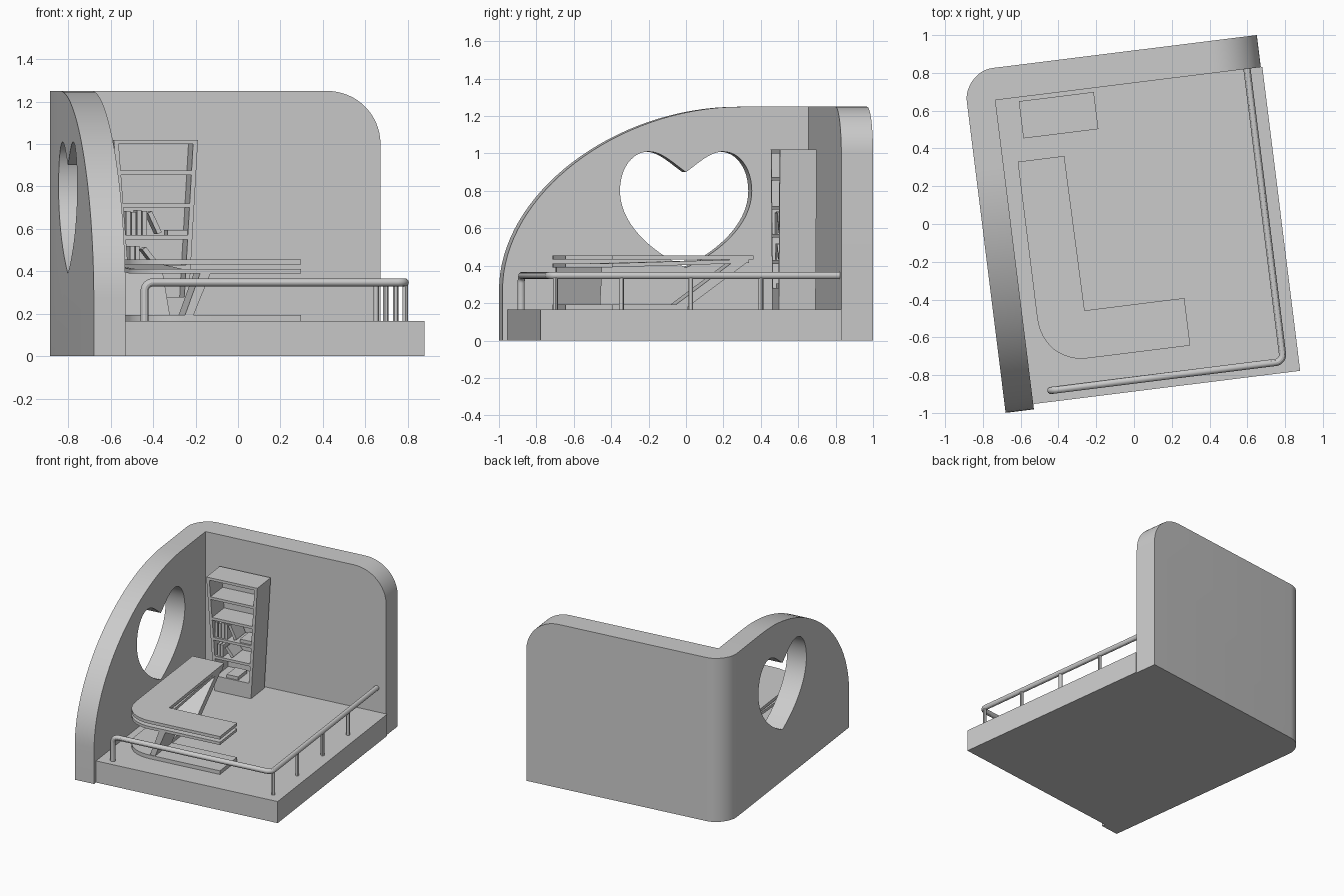
import bpy, bmesh, math
from mathutils import Vector

if "Cube" in bpy.data.objects:
    bpy.data.objects.remove(bpy.data.objects["Cube"])

TURN = math.radians(7.1)      # the whole room is turned slightly on plan
FLOOR = 0.165
grey = bpy.data.materials.new("plain grey")
grey.diffuse_color = (0.6, 0.6, 0.6, 1)
grey.use_nodes = True
grey.node_tree.nodes["Principled BSDF"].inputs["Base Color"].default_value = grey.diffuse_color


def bez(p0, p1, p2, p3, n=12):
    """Points of a cubic curve, end point left out."""
    p = [Vector(q) for q in (p0, p1, p2, p3)]
    return [tuple((1-t)**3*p[0] + 3*t*(1-t)**2*p[1] + 3*t*t*(1-t)*p[2] + t**3*p[3])
            for t in (i / n for i in range(n))]


def prism(name, pts, axis, lo, hi, warp=None):
    """Extrude a 2D outline along an axis."""
    put = {'x': lambda a, b, h: (h, a, b), 'y': lambda a, b, h: (a, h, b),
           'z': lambda a, b, h: (a, b, h)}[axis]
    bm = bmesh.new()
    rings = [[bm.verts.new(put(a, b, h)) for a, b in pts] for h in (lo, hi)]
    n = len(pts)
    bm.faces.new(rings[0])
    bm.faces.new(rings[1][::-1])
    for i in range(n):
        j = (i + 1) % n
        bm.faces.new((rings[0][i], rings[1][i], rings[1][j], rings[0][j]))
    if warp:
        for v in bm.verts:
            v.co = warp(v.co)
    bmesh.ops.recalc_face_normals(bm, faces=bm.faces)
    me = bpy.data.meshes.new(name)
    bm.to_mesh(me)
    bm.free()
    me.materials.append(grey)
    ob = bpy.data.objects.new(name, me)
    bpy.context.collection.objects.link(ob)
    ob.rotation_euler.z = TURN
    return ob


def box(name, x0, x1, y0, y1, z0, z1):
    return prism(name, [(x0, y0), (x1, y0), (x1, y1), (x0, y1)], 'z', z0, z1)


def select(ob):
    bpy.ops.object.select_all(action='DESELECT')
    ob.select_set(True)
    bpy.context.view_layer.objects.active = ob


def smooth(ob):
    select(ob)
    bpy.ops.object.shade_smooth_by_angle(angle=math.radians(30))


def tube(name, pts, r):
    cu = bpy.data.curves.new(name, 'CURVE')
    cu.dimensions = '3D'
    cu.bevel_depth, cu.bevel_resolution, cu.use_fill_caps = r, 4, True
    sp = cu.splines.new('POLY')
    sp.points.add(len(pts) - 1)
    for p, q in zip(sp.points, pts):
        p.co = (*q, 1)
    cu.materials.append(grey)
    ob = bpy.data.objects.new(name, cu)
    bpy.context.collection.objects.link(ob)
    ob.rotation_euler.z = TURN
    select(ob)
    bpy.ops.object.convert(target='MESH')
    smooth(bpy.context.object)


# Walls: L plan with a rounded outer corner
k = 0.07
plan = [(-.798, -.908), (-.647, -.908), (-.647, .741), (.769, .741), (.769, .912)]
plan += bez((-.643, .912), (-.643 - .155 + k, .912), (-.798, .757 + k), (-.798, .757))
plan += [(-.798, .757)]
walls = prism("walls", plan, 'z', 0, 1.25)

# Cutters: sweeping left edge, rounded right corner, heart window
sweep = bez((.38, 1.25), (-.29, 1.25), (-.908, .78), (-.908, .27), 32)
sweep += [(-.908, .27), (-1.1, .27), (-1.1, 1.4), (.38, 1.4)]
corner = bez((.515, 1.25), (.655, 1.25), (.769, 1.14), (.769, 1.0), 16)
corner += [(.769, 1.0), (.9, 1.0), (.9, 1.4), (.515, 1.4)]
half = bez((0, .9), (.07, .95), (.13, 1.01), (.2, 1.01))
half += bez((.2, 1.01), (.29, 1.01), (.355, .92), (.355, .80))
half += bez((.355, .80), (.355, .62), (.18, .47), (0, .39), 18)
C = 0.08
heart = [(C + y, z) for y, z in half] + [(C, .39)] + [(C - y, z) for y, z in half[:0:-1]]
for name, pts, ax, lo, hi in (("sweep_cutter", sweep, 'x', -.95, -.55),
                              ("corner_cutter", corner, 'y', .6, 1.1),
                              ("heart_cutter", heart, 'x', -.95, -.55)):
    cut = prism(name, pts, ax, lo, hi)
    cut.hide_render = True
    bpy.context.view_layer.update()
    mod = walls.modifiers.new(name, 'BOOLEAN')
    mod.operation, mod.object, mod.solver = 'DIFFERENCE', cut, 'EXACT'
    select(walls)
    bpy.ops.object.modifier_apply(modifier=name)
    bpy.data.objects.remove(cut)
smooth(walls)

# Floor
box("floor", -.647, .777, -.88, .741, 0, FLOOR)

# Railing along the front and right sides
X0, X1, Y0, Z1, B = -.546, .695, -.82, .348, .04
rail = [(X0, Y0, FLOOR)]
rail += bez((X0, Y0, Z1 - B), (X0, Y0, Z1 - B/2.2), (X0 + B/2.2, Y0, Z1), (X0 + B, Y0, Z1), 6)
rail += [(X0 + B, Y0, Z1)]
rail += bez((X1 - B, Y0, Z1), (X1 - B/2.2, Y0, Z1), (X1, Y0 + B/2.2, Z1), (X1, Y0 + B, Z1), 6)
rail += [(X1, Y0 + B, Z1), (X1, .742, Z1)]
tube("railing", rail, .019)
for y in (-.79, -.434, -.061, .317):
    tube("railing_post", [(X1, y, FLOOR), (X1, y, Z1)], .013)


# Desk: L-shaped slabs joined by two leaning panels
def ell(back):
    pts = [(-.57, back), (-.322, back), (-.316, -.422), (.216, -.422), (.216, -.675), (-.34, -.675)]
    return pts[:5] + bez((-.33, -.675), (-.47, -.675), (-.57, -.575), (-.57, -.43)) + [(-.57, -.43)]


def rise(co):
    """The lower slab climbs to meet the top at the back arm."""
    return Vector((co.x, co.y, co.z + max(0, co.y + .42) * .03))


smooth(prism("desk_top", ell(.403), 'z', .432, .455))
smooth(prism("desk_under_slab", ell(.38), 'z', .39, .411, rise))
smooth(prism("desk_base", ell(.05), 'z', FLOOR, .193))
prism("desk_back_panel", [(-.03, .18), (.05, .18), (.38, .425), (.30, .425)], 'x', -.565, -.325)
prism("desk_front_panel", [(-.34, .18), (-.30, .18), (-.21, .40), (-.26, .40)], 'y', -.67, -.425)

# Bookshelf, narrowing towards the bottom
TOP, YF, YB = 1.02, .522, .72
left = lambda z: -.525 + .076 * (TOP - z)
right = lambda z: -.125 - .058 * (TOP - z)


def span(name, z0, z1, y0):
    prism(name, [(left(z0), z0), (right(z0), z0), (right(z1), z1), (left(z1), z1)], 'y', y0, YB)


T = .022
prism("shelf_left_side", [(left(FLOOR), FLOOR), (left(FLOOR) + T, FLOOR),
                          (left(TOP) + T, TOP), (left(TOP), TOP)], 'y', YF, YB)
prism("shelf_right_side", [(right(FLOOR) - T, FLOOR), (right(FLOOR), FLOOR),
                           (right(TOP), TOP), (right(TOP) - T, TOP)], 'y', YF, YB)
span("shelf_back", FLOOR, TOP, YB - .02)
span("shelf_plinth", FLOOR, .28, YF)
for z in (.43, .57, .72, .875, TOP):
    span("shelf_board", z - .02, z, YF)


# Books: bottom-left corner, width, height, lean in degrees
def book(x, z, w, h, lean=0):
    c, s = math.cos(math.radians(lean)), math.sin(math.radians(lean))
    pts = [(x + a*c + b*s, z - a*s + b*c) for a, b in ((0, 0), (w, 0), (w, h), (0, h))]
    prism("book", pts, 'y', YF + .015, YB - .05)


for i, h in enumerate((.115, .11, .12, .115)):
    book(-.465 + i * .026, .57, .021, h)
book(-.315, .575, .022, .11, -25)
book(-.268, .57, .10, .025)
for i in range(2):
    book(-.445 + i * .025, .43, .02, .09)
book(-.335, .435, .022, .085, -38)
box("flat_book", -.37, -.28, YF + .01, YF + .14, .28, .305)
